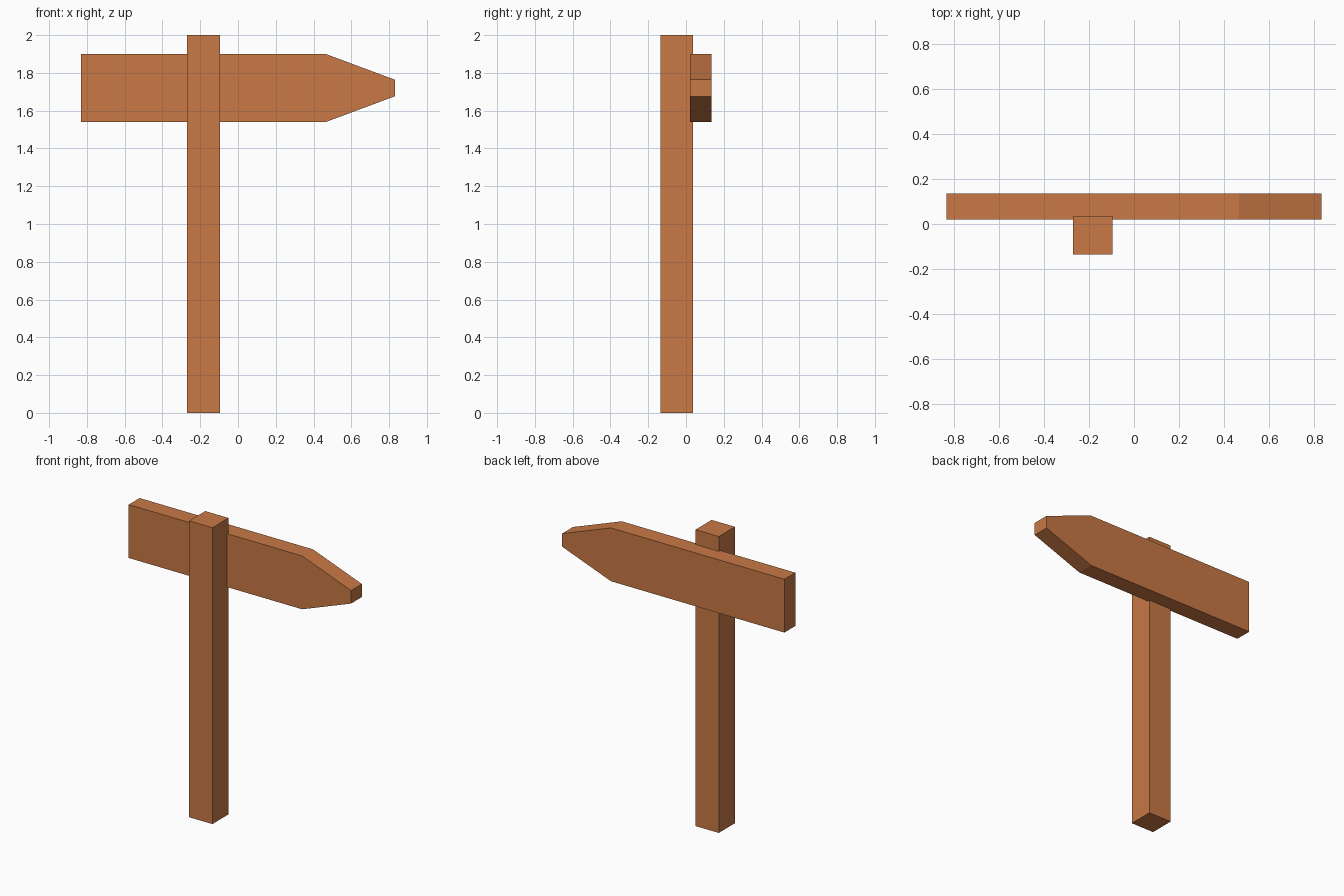
import bpy
import bmesh

cube = bpy.data.objects.get("Cube")
if cube:
    bpy.data.objects.remove(cube, do_unlink=True)

# Single warm wood colour
wood = bpy.data.materials.new("warm_wood")
wood.use_nodes = True
color = (0.58, 0.19, 0.06, 1.0)
wood.diffuse_color = color
wood.node_tree.nodes["Principled BSDF"].inputs["Base Color"].default_value = color


def extrude_profile(name, profile, y_front, y_back):
    """Extrude an x-z outline from y_front to y_back."""
    bm = bmesh.new()
    face = bm.faces.new([bm.verts.new((x, y_front, z)) for x, z in profile])
    result = bmesh.ops.extrude_face_region(bm, geom=[face])
    moved = [v for v in result["geom"] if isinstance(v, bmesh.types.BMVert)]
    bmesh.ops.translate(bm, verts=moved, vec=(0, y_back - y_front, 0))
    bmesh.ops.recalc_face_normals(bm, faces=bm.faces)
    mesh = bpy.data.meshes.new(name)
    bm.to_mesh(mesh)
    bm.free()
    mesh.materials.append(wood)
    obj = bpy.data.objects.new(name, mesh)
    bpy.context.collection.objects.link(obj)
    return obj


# Square upright post
left, right, top = -0.27, -0.096, 2.0
extrude_profile("post", [(left, 0), (right, 0), (right, top), (left, top)], -0.136, 0.036)

# Arrow board with a blunt tip, fixed to the back of the post
middle, half_height, half_tip = 1.72, 0.18, 0.044
upper = [(-0.83, half_height), (0.465, half_height), (0.83, half_tip)]
outline = [(x, middle + h) for x, h in upper]
outline += [(x, middle - h) for x, h in reversed(upper)]
extrude_profile("arrow_board", outline, 0.02, 0.136)
